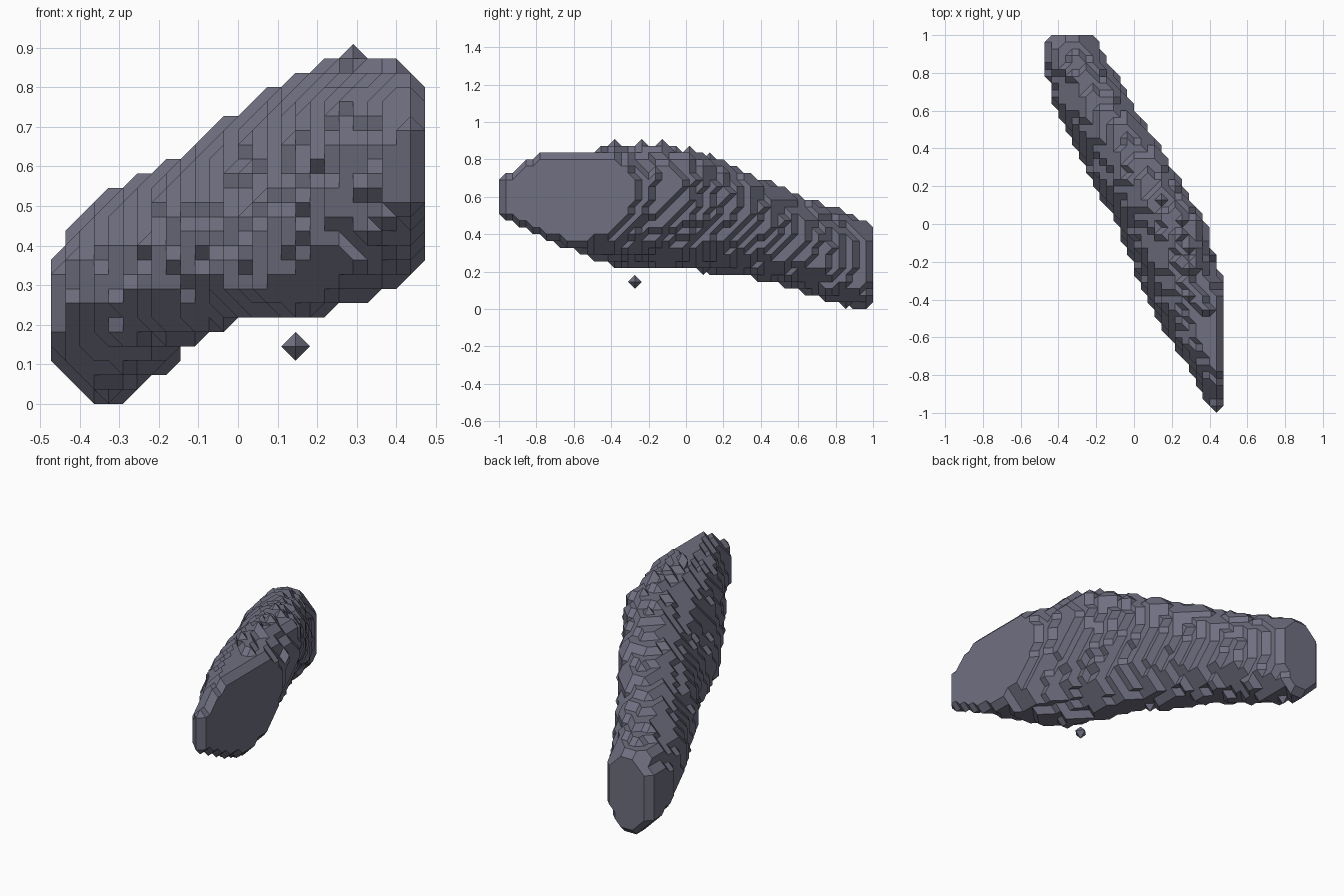
import bpy, bmesh, random
from math import sqrt

cube = bpy.data.objects.get("Cube")
if cube:
    bpy.data.objects.remove(cube, do_unlink=True)

random.seed(4)
STEP = 2 / 55
NX, NY, NZ = 26, 55, 25

# Body outline along its length:
# y, x low, x high, z low, z high, lean of lower half, lean of upper half
STATIONS = [
    (-1.0, .385, .76, .45, .79, .03, .01), (-.8, .31, .72, .39, .86, .05, .01),
    (-.6, .17, .65, .30, .86, .08, .01), (-.4, .06, .54, .22, .875, .1, .03),
    (-.2, -.02, .435, .21, .88, .12, .06), (0, -.09, .385, .20, .87, .1, .11),
    (.2, -.22, .26, .175, .80, .1, .11), (.4, -.31, .15, .145, .71, .09, .1),
    (.6, -.42, .015, .095, .625, .05, .06), (.8, -.48, -.09, .02, .545, .02, .02),
    (1, -.505, -.19, -.015, .475, 0, 0),
]


def section(y):
    """Outline of the body at y, blended between stations."""
    for a, b in zip(STATIONS, STATIONS[1:]):
        if y <= b[0]:
            t = (y - a[0]) / (b[0] - a[0])
            return [p + (q - p) * t for p, q in zip(a[1:], b[1:])]
    return STATIONS[-1][1:]


def body_cells():
    """Grid cells inside a leaning rounded section, slightly roughened."""
    cells = set()
    inset = STEP * .85
    for j in range(1, NY):
        y = j * STEP - 1
        x0, x1, z0, z1, low, high = section(y)
        cx, cz = (x0 + x1) / 2, (z0 + z1) / 2
        w, h = (x1 - x0) / 2 - inset, (z1 - z0) / 2 - inset
        for i in range(1, NX):
            for k in range(1, NZ):
                dz = (k * STEP - cz) / h
                dx = (i - NX / 2) * STEP - cx - (high if dz > 0 else low) * dz
                dx /= sqrt(w * w - (high if dx > 0 else low) ** 2)
                r = abs(dx) ** 2.2 + abs(dz) ** 2.2
                if r < 1 + random.uniform(-.08, .08):
                    cells.add((i, j, k))
    return cells


# Corner loops of the six sides of a grid cube, counter-clockwise from outside
SIDES = []
for axis in range(3):
    for s in (0, 1):
        loop = []
        for u, v in ((0, 0), (1, 0), (1, 1), (0, 1)):
            c = [0, 0, 0]
            c[axis], c[(axis + 1) % 3], c[(axis + 2) % 3] = s, u, v
            loop.append(tuple(c))
        SIDES.append(loop if s else loop[::-1])


def cube_polygons(origin, cells):
    """Surface polygons inside one grid cube, as loops of outer corners."""
    follow = {}
    for side in SIDES:
        pts = [tuple(o + d for o, d in zip(origin, c)) for c in side]
        full = [p in cells for p in pts]
        for n in range(4):
            if full[n] and not full[n - 1]:
                m = n
                while full[(m + 1) % 4]:
                    m += 1
                follow[(pts[n], pts[n - 1])] = (pts[m % 4], pts[(m + 1) % 4])
    while follow:
        start, edge = follow.popitem()
        outer = [start[1]]
        while edge != start:
            outer.append(edge[1])
            edge = follow.pop(edge)
        outer = list(dict.fromkeys(outer))
        if len(outer) > 2:
            yield outer


def build_surface(name, cells, mat):
    index, faces = {}, []
    origins = {(i - a, j - b, k - c) for i, j, k in cells
               for a in (0, 1) for b in (0, 1) for c in (0, 1)}
    for o in sorted(origins):
        for poly in cube_polygons(o, cells):
            faces.append([index.setdefault(p, len(index)) for p in poly])
    verts = [((i - NX / 2) * STEP, j * STEP - 1, k * STEP) for i, j, k in index]
    mesh = bpy.data.meshes.new(name)
    mesh.from_pydata(verts, [], faces)
    mesh.validate()
    bm = bmesh.new()
    bm.from_mesh(mesh)
    bmesh.ops.triangulate(bm, faces=bm.faces[:])
    bmesh.ops.dissolve_limit(bm, angle_limit=.01, verts=bm.verts[:], edges=bm.edges[:])
    bm.to_mesh(mesh)
    bm.free()
    mesh.materials.append(mat)
    obj = bpy.data.objects.new(name, mesh)
    bpy.context.collection.objects.link(obj)


# Single slate colour
slate = bpy.data.materials.new("slate_grey")
slate.use_nodes = True
colour = (.16, .16, .22, 1)
slate.diffuse_color = colour
slate.node_tree.nodes["Principled BSDF"].inputs["Base Color"].default_value = colour

# Main body with three small peaks on its ridge
cells = body_cells()
cells |= {(21, j, NZ - 1) for j in (17, 21, 24)}
build_surface("body", cells, slate)

# Loose fragment hanging below the body
build_surface("loose_fragment", {(17, 20, 4)}, slate)
